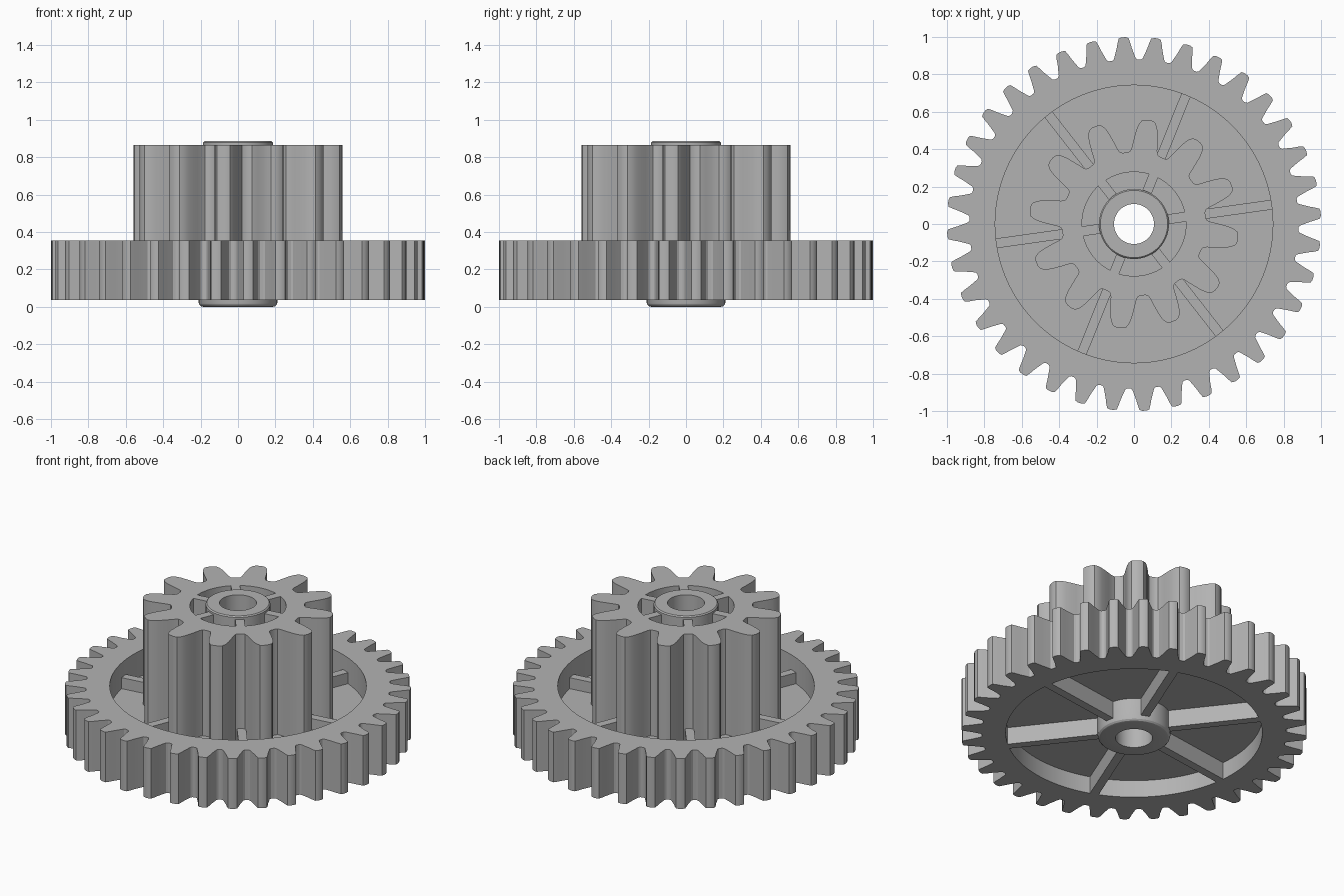
import bpy, bmesh, math
from mathutils import Matrix

cube = bpy.data.objects.get("Cube")
if cube:
    bpy.data.objects.remove(cube, do_unlink=True)

grey = bpy.data.materials.new("plain_grey")
grey.use_nodes = True
color = (0.45, 0.45, 0.45, 1)
grey.diffuse_color = color
grey.node_tree.nodes["Principled BSDF"].inputs["Base Color"].default_value = color


def finish(name, bm):
    """Turn a bmesh into an object, smooth on curves and sharp on edges."""
    bmesh.ops.recalc_face_normals(bm, faces=bm.faces)
    mesh = bpy.data.meshes.new(name)
    bm.to_mesh(mesh)
    bm.free()
    mesh.materials.append(grey)
    obj = bpy.data.objects.new(name, mesh)
    bpy.context.collection.objects.link(obj)
    bpy.ops.object.select_all(action='DESELECT')
    obj.select_set(True)
    bpy.context.view_layer.objects.active = obj
    bpy.ops.object.shade_smooth_by_angle(angle=math.radians(28))
    return obj


def closed_strip(bm, rings):
    """Bridge closed rings of vertices, the last one back to the first."""
    n = len(rings[0])
    for a, b in zip(rings, rings[1:] + rings[:1]):
        for i in range(n):
            j = (i + 1) % n
            bm.faces.new((a[i], a[j], b[j], b[i]))


def lathe(name, profile, steps=96):
    bm = bmesh.new()
    rings = []
    for r, z in profile:
        angles = [math.tau * i / steps for i in range(steps)]
        rings.append([bm.verts.new((r * math.cos(a), r * math.sin(a), z)) for a in angles])
    closed_strip(bm, rings)
    return finish(name, bm)


def gear(name, teeth, phase, flank, bore, z0, z1):
    """Toothed ring; flank lists (half angle, radius) from root to tip."""
    tooth = [(-a, r) for a, r in flank] + [(a, r) for a, r in reversed(flank)]
    outline = [(math.radians(phase + a + 360 * t / teeth), r)
               for t in range(teeth) for a, r in tooth]
    inner = [(a, bore) for a, r in outline]
    bm = bmesh.new()
    rings = [[bm.verts.new((r * math.cos(a), r * math.sin(a), z)) for a, r in loop]
             for loop, z in ((outline, z0), (outline, z1), (inner, z1), (inner, z0))]
    closed_strip(bm, rings)
    return finish(name, bm)


def ribs(name, r0, r1, width, z0, z1, count=6, phase=8):
    """Radial bars repeated around the axis."""
    bm = bmesh.new()
    for k in range(count):
        turn = Matrix.Rotation(math.radians(phase + 360 * k / count), 4, 'Z')
        place = Matrix.Translation(((r0 + r1) / 2, 0, (z0 + z1) / 2))
        size = Matrix.Diagonal((r1 - r0, width, z1 - z0, 1))
        bmesh.ops.create_cube(bm, size=1, matrix=turn @ place @ size)
    return finish(name, bm)


# Large toothed rim
gear("large_gear_rim", 36, 3.2,
     [(4.4, 0.88), (3.75, 0.887), (3.2, 0.91), (2.5, 0.94), (2.0, 0.97), (1.5, 0.995), (0.6, 1.0)],
     0.742, 0.035, 0.355)

# Small toothed pinion, hollow around the hub
gear("small_gear", 12, 22,
     [(13, 0.385), (11, 0.39), (9.6, 0.41), (8.6, 0.44), (7.6, 0.47), (6.5, 0.505),
      (5.2, 0.535), (3.6, 0.555), (1.5, 0.561)],
     0.278, 0.17, 0.865)

# Thin web joining rim and hub
lathe("web_disc", [(0.15, 0.145), (0.745, 0.145), (0.745, 0.19), (0.15, 0.19)])

# Hub tube with a rounded lower collar and a chamfered top boss
lathe("hub", [(0.107, 0), (0.188, 0), (0.199, 0.003), (0.207, 0.011), (0.21, 0.022),
              (0.21, 0.16), (0.187, 0.16), (0.187, 0.878), (0.18, 0.885), (0.107, 0.885)])

# Stiffening ribs and pinion bridges
ribs("upper_ribs", 0.36, 0.743, 0.052, 0.17, 0.26)
ribs("lower_ribs", 0.19, 0.742, 0.052, 0.035, 0.16)
ribs("pinion_bridges", 0.17, 0.278, 0.052, 0.17, 0.865)
